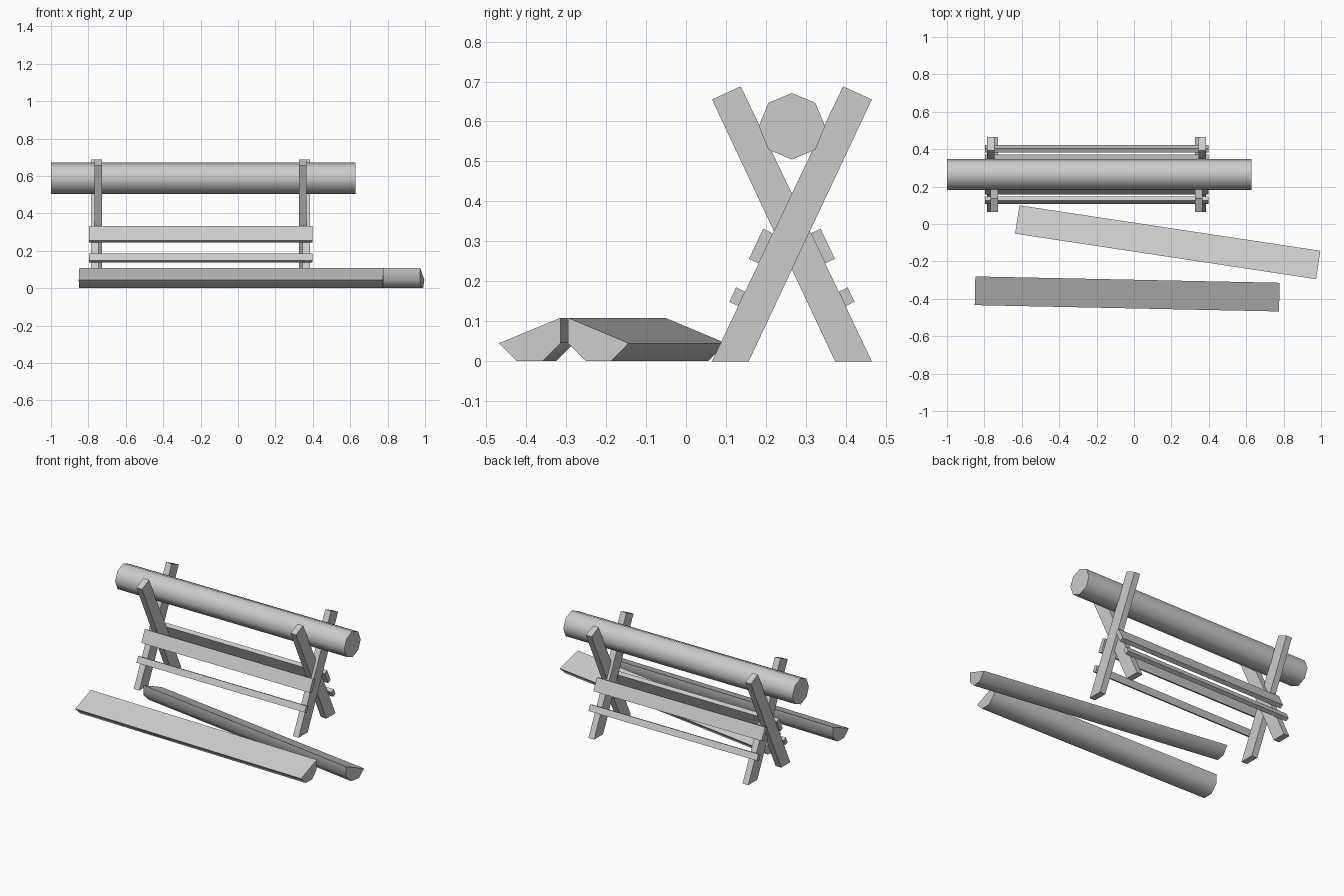
import bpy, bmesh
from math import atan2, cos, sin, hypot, radians

cube = bpy.data.objects.get("Cube")
if cube:
    bpy.data.objects.remove(cube, do_unlink=True)

grey = bpy.data.materials.new("plain grey wood")
grey.use_nodes = True
colour = (0.6, 0.6, 0.6, 1)
grey.diffuse_color = colour
grey.node_tree.nodes["Principled BSDF"].inputs["Base Color"].default_value = colour

LOG_RADIUS = 0.083
LOG_LENGTH = 1.627
STAND_Y = 0.265


def prism(name, profile, x0, x1, smooth=False):
    """Extrude a (y, z) profile along x."""
    bm = bmesh.new()
    face = bm.faces.new([bm.verts.new((x0, y, z)) for y, z in profile])
    ext = bmesh.ops.extrude_face_region(bm, geom=[face], use_keep_orig=True)
    moved = [v for v in ext["geom"] if isinstance(v, bmesh.types.BMVert)]
    bmesh.ops.translate(bm, verts=moved, vec=(x1 - x0, 0, 0))
    bmesh.ops.recalc_face_normals(bm, faces=bm.faces)
    mesh = bpy.data.meshes.new(name)
    bm.to_mesh(mesh)
    bm.free()
    mesh.materials.append(grey)
    obj = bpy.data.objects.new(name, mesh)
    bpy.context.collection.objects.link(obj)
    if smooth:
        bpy.ops.object.select_all(action='DESELECT')
        obj.select_set(True)
        bpy.context.view_layer.objects.active = obj
        bpy.ops.object.shade_smooth_by_angle(angle=radians(50))
    return obj


def arc(start, count):
    """Corners of an octagon, clockwise from a start angle."""
    angles = [radians(start - 45 * i) for i in range(count)]
    return [(LOG_RADIUS * cos(a), LOG_RADIUS * sin(a)) for a in angles]


def split_log(name, left, right, tilt):
    """Half log lying on the ground between two end points."""
    dx, dy = right[0] - left[0], right[1] - left[1]
    half = hypot(dx, dy) / 2
    obj = prism(name, arc(tilt, 5), -half, half, smooth=True)
    obj.location = ((left[0] + right[0]) / 2, (left[1] + right[1]) / 2, 0.077)
    obj.rotation_euler.z = atan2(dy, dx)


# Whole log resting in the crossed legs
log = prism("whole_log", arc(90, 8), 0, LOG_LENGTH, smooth=True)
log.location = (-1, STAND_Y, 0.588)

# Split logs on the ground
split_log("front_split_log", (-0.85, -0.357), (0.777, -0.391), 22.5)
split_log("rear_split_log", (-0.624, 0.024), (0.985, -0.219), -22.5)

# Leg and slat outlines, measured from the stand's centre line
LEAN = 0.477
leg = [(-0.2, 0), (-0.108, 0), (0.2, 0.655), (0.128, 0.688)]


def slat_profile(low, high, thick):
    inner = [(-0.2 + LEAN * z, z) for z in (low, high)]
    outer = [(y - 0.903 * thick, z + 0.43 * thick) for y, z in reversed(inner)]
    return inner + outer


# Crossed legs and slats, mirrored front to back
for side, sign, shift in (("front", 1, 0.018), ("back", -1, 0)):
    def place(profile):
        return [(STAND_Y + sign * y, z) for y, z in profile]

    for end, x in (("right", -0.767), ("left", 0.327)):
        x0 = x + (shift if end == "left" else -0.019 * (sign > 0))
        prism(f"{side}_{end}_leg", place(leg), x0, x0 + 0.04)
    prism(f"{side}_upper_slat", place(slat_profile(0.245, 0.32, 0.027)), -0.797, 0.397)
    prism(f"{side}_lower_slat", place(slat_profile(0.138, 0.174, 0.025)), -0.797, 0.397)
